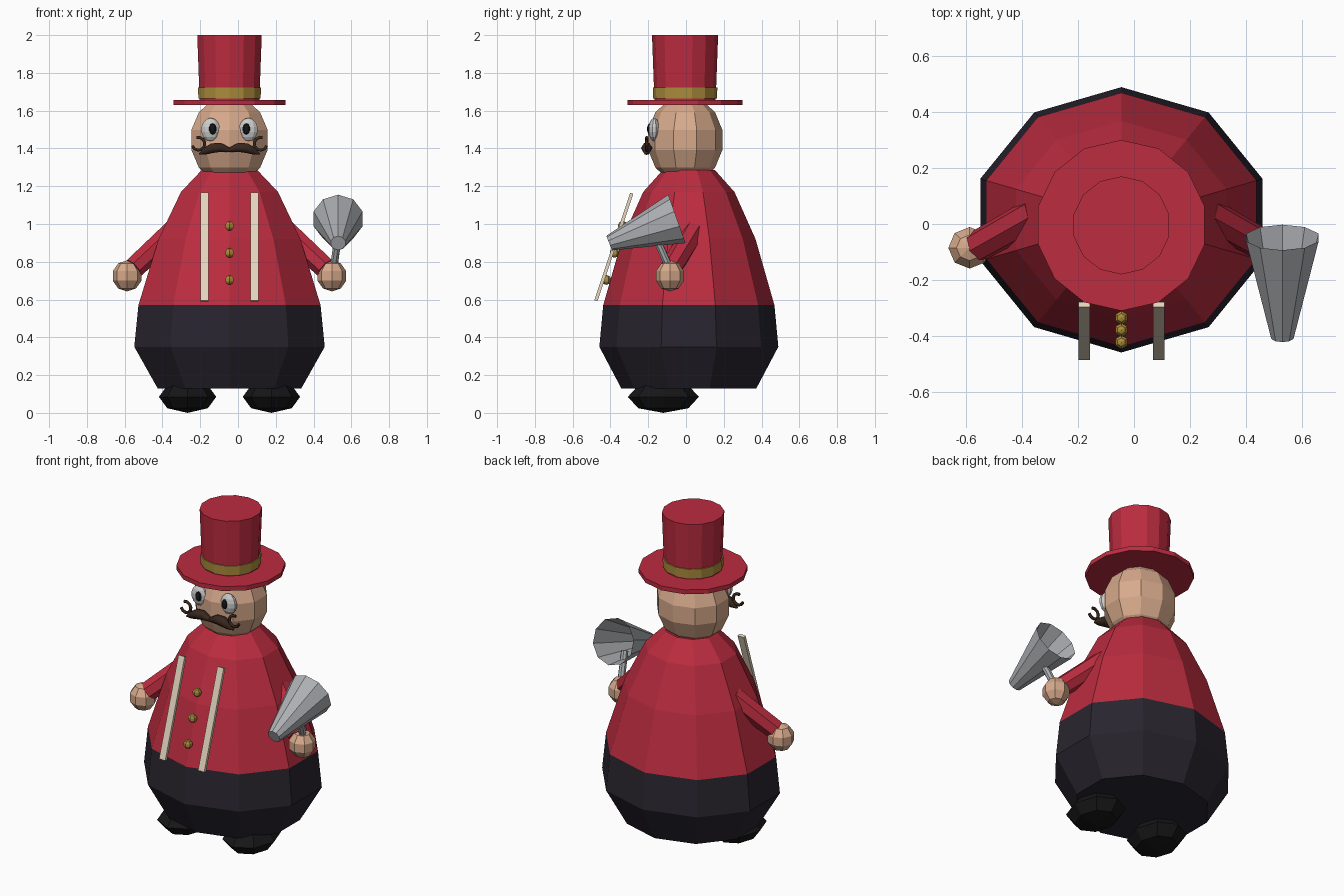
import bpy, bmesh
from math import pi, cos, sin, atan2
from mathutils import Vector, Matrix

if "Cube" in bpy.data.objects:
    bpy.data.objects.remove(bpy.data.objects["Cube"])

CX = -0.045  # the figure's symmetry plane


def mat(name, r, g, b):
    m = bpy.data.materials.new(name)
    m.diffuse_color = (r, g, b, 1)
    m.use_nodes = True
    m.node_tree.nodes["Principled BSDF"].inputs["Base Color"].default_value = m.diffuse_color
    return m


RED = mat("red", 0.50, 0.025, 0.05)
DARK = mat("dark_cloth", 0.022, 0.018, 0.028)
BLACK = mat("black", 0.008, 0.008, 0.009)
SKIN = mat("skin", 0.68, 0.40, 0.26)
GOLD = mat("gold", 0.42, 0.27, 0.045)
CREAM = mat("cream", 0.78, 0.68, 0.52)
WHITE = mat("white", 0.8, 0.8, 0.8)
BROWN = mat("brown", 0.04, 0.02, 0.012)
STEEL = mat("steel", 0.42, 0.43, 0.45)


def finish(bm, name, m, matrix):
    bmesh.ops.transform(bm, matrix=matrix, verts=bm.verts)
    bmesh.ops.recalc_face_normals(bm, faces=bm.faces)
    me = bpy.data.meshes.new(name)
    bm.to_mesh(me)
    bm.free()
    me.materials.append(m)
    ob = bpy.data.objects.new(name, me)
    bpy.context.collection.objects.link(ob)
    return ob


def lathe(name, m, profile, n, loc=(0, 0, 0), sx=1, sy=1, caps=True, rot=None):
    """Turn (radius, z) points into an n-sided solid with a vertex on +y."""
    bm = bmesh.new()
    rings = [[bm.verts.new((r * sx * cos(pi / 2 + 2 * pi * i / n),
                            r * sy * sin(pi / 2 + 2 * pi * i / n), z))
              for i in range(n)] for r, z in profile]
    for a, b in zip(rings, rings[1:]):
        for i in range(n):
            j = (i + 1) % n
            bm.faces.new((a[i], a[j], b[j], b[i]))
    if caps:
        bm.faces.new(rings[0])
        bm.faces.new(rings[-1])
    return finish(bm, name, m, Matrix.Translation(loc) @ (rot or Matrix()))


def rod(name, m, a, b, ra, rb, n, caps=True):
    a, b = Vector(a), Vector(b)
    rot = (b - a).to_track_quat('Z', 'Y').to_matrix().to_4x4()
    return lathe(name, m, [(ra, 0), (rb, (b - a).length)], n, a, caps=caps, rot=rot)


def ball(name, m, loc, radii, segs, rings):
    bm = bmesh.new()
    bmesh.ops.create_uvsphere(bm, u_segments=segs, v_segments=rings, radius=1)
    return finish(bm, name, m, Matrix.Translation(loc) @ Matrix.Diagonal((*radii, 1)))


def tube(name, m, points, depth):
    """Swept tube through (x, y, z, radius factor) points, as a mesh."""
    cu = bpy.data.curves.new(name, 'CURVE')
    cu.dimensions = '3D'
    cu.bevel_depth, cu.bevel_resolution, cu.use_fill_caps = depth, 1, True
    sp = cu.splines.new('POLY')
    sp.points.add(len(points) - 1)
    for p, (x, y, z, r) in zip(sp.points, points):
        p.co, p.radius = (x, y, z, 1), r
    cu.materials.append(m)
    ob = bpy.data.objects.new(name, cu)
    bpy.context.collection.objects.link(ob)
    bpy.ops.object.select_all(action='DESELECT')
    ob.select_set(True)
    bpy.context.view_layer.objects.active = ob
    bpy.ops.object.convert(target='MESH')


# Body: coat over trousers
lathe("trousers", DARK, [(0.40, 0.13), (0.53, 0.35), (0.507, 0.57)], 10,
      (CX, 0.015, 0), 1, 0.894)
lathe("coat", RED, [(0.507, 0.57), (0.395, 0.92), (0.27, 1.17), (0.155, 1.285)], 10,
      (CX, 0.015, 0), 1, 0.894)

# Head and top hat
ball("head", SKIN, (CX, -0.004, 1.445), (0.218, 0.202, 0.235), 10, 7)
HAT = (CX, -0.005, 0)
lathe("hat_brim", RED, [(0.305, 1.63), (0.305, 1.657)], 14, HAT)
lathe("hat_crown", RED, [(0.162, 1.65), (0.175, 2.0)], 14, HAT)
lathe("hat_band", GOLD, [(0.169, 1.665), (0.171, 1.722)], 14, HAT)

# Coat buttons
for i in range(3):
    ball(f"button_{i + 1}", GOLD, (CX, -0.335 - 0.0435 * i, 0.99 - 0.143 * i),
         (0.026, 0.026, 0.026), 6, 5)

# Parts on both sides
for s, side in ((-1, "left"), (1, "right")):
    def at(x, y, z):
        return (CX + s * x, y, z)

    ball(f"{side}_shoe", BLACK, at(0.222, -0.12, 0.085), (0.152, 0.188, 0.085), 8, 4)
    ball(f"{side}_hand", SKIN, at(0.542, -0.085, 0.725), (0.08, 0.078, 0.082), 8, 5)
    rod(f"{side}_arm", RED, at(0.30, 0.04, 0.96), at(0.51, -0.078, 0.765), 0.062, 0.058, 7)
    ball(f"{side}_eye", WHITE, at(0.10, -0.168, 1.50), (0.052, 0.03, 0.062), 10, 7)
    ball(f"{side}_pupil", BLACK, at(0.09, -0.192, 1.503), (0.021, 0.014, 0.03), 8, 5)

    # Coat trim strip, leaning with the belly
    bm = bmesh.new()
    bmesh.ops.create_cube(bm, size=1)
    finish(bm, f"{side}_trim", CREAM, Matrix.Translation(at(0.133, -0.382, 0.878))
           @ Matrix.Rotation(-atan2(0.19, 0.57), 4, 'X')
           @ Matrix.Diagonal((0.042, 0.018, 0.60, 1)))

    # Moustache wing and curl
    tube(f"{side}_moustache", BROWN,
         [(*at(x, -0.208, z), r) for x, z, r in
          ((-0.005, 1.39, 0.4), (0.045, 1.405, 0.9), (0.09, 1.402, 1.0),
           (0.13, 1.385, 0.7), (0.16, 1.37, 0.15))], 0.03)
    tube(f"{side}_moustache_curl", BROWN,
         [(*at(0.165 + 0.034 * cos(t), -0.208, 1.425 + 0.034 * sin(t)), 1)
          for t in [pi * (0.4 + 1.5 * k / 8) for k in range(9)]], 0.009)

# Megaphone held in the right hand
rod("megaphone_horn", STEEL, (0.53, -0.405, 0.9), (0.53, -0.048, 1.027), 0.042, 0.136, 10, caps=False)
rod("megaphone_mouthpiece", STEEL, (0.53, -0.407, 0.899), (0.53, -0.397, 0.903), 0.04, 0.042, 10)
rod("megaphone_handle", STEEL, (0.505, -0.085, 0.76), (0.53, -0.16, 0.93), 0.021, 0.021, 8)
